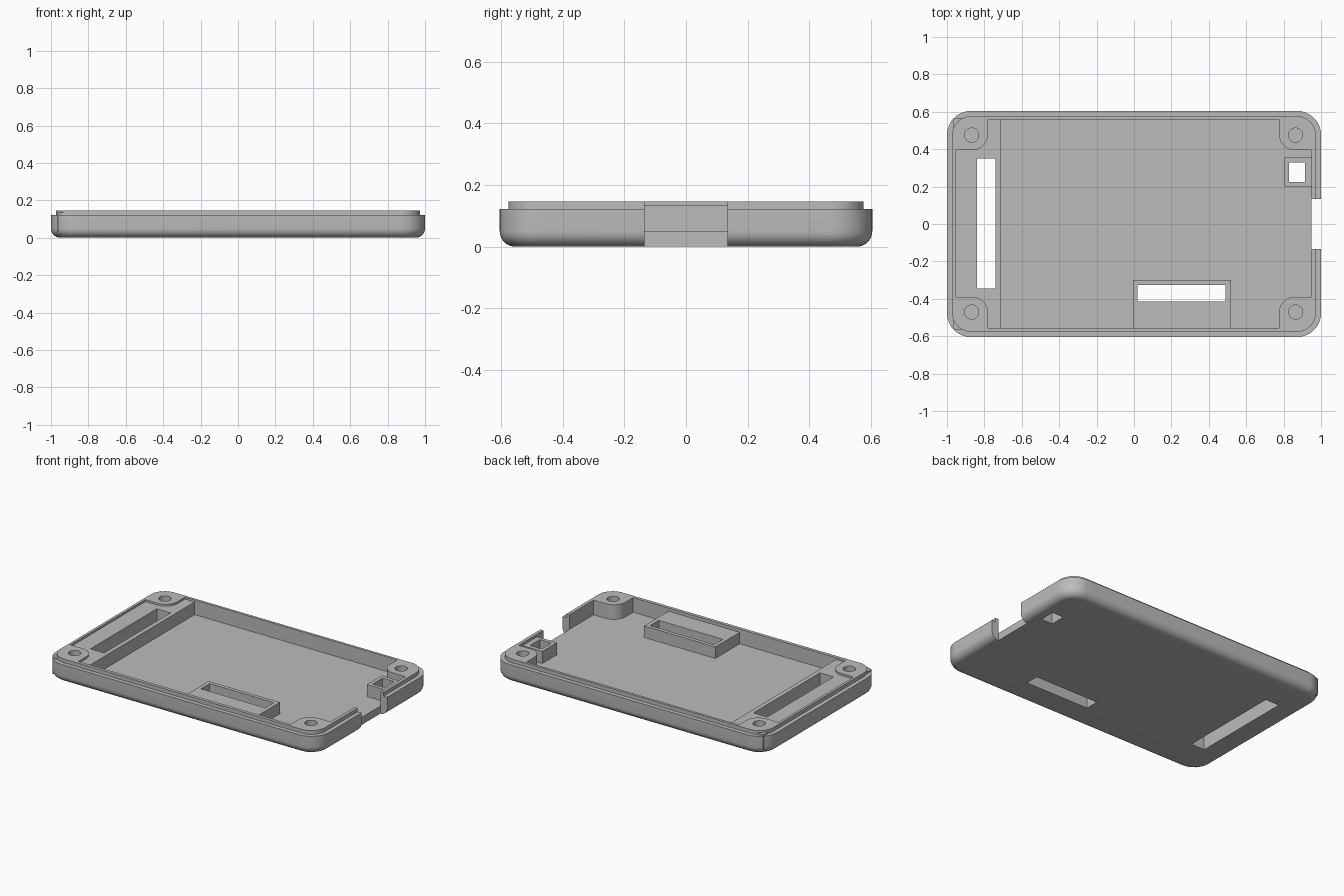
import bpy
import bmesh
from math import cos, sin, pi

cube = bpy.data.objects.get("Cube")
if cube:
    bpy.data.objects.remove(cube, do_unlink=True)

grey = bpy.data.materials.new("plain grey")
grey.use_nodes = True
colour = (0.5, 0.5, 0.5, 1)
grey.diffuse_color = colour
grey.node_tree.nodes["Principled BSDF"].inputs["Base Color"].default_value = colour

FLOOR, RIM, TOP = 0.05, 0.122, 0.147
QUADRANTS = [(1, 1), (-1, 1), (-1, -1), (1, -1)]


def loft(name, rings):
    """Solid through a stack of rings, capped at both ends."""
    bm = bmesh.new()
    loops = [[bm.verts.new(p) for p in ring] for ring in rings]
    for low, high in zip(loops, loops[1:]):
        for i in range(len(low)):
            j = (i + 1) % len(low)
            bm.faces.new((low[i], low[j], high[j], high[i]))
    bm.faces.new(loops[0][::-1])
    bm.faces.new(loops[-1])
    bmesh.ops.recalc_face_normals(bm, faces=bm.faces)
    mesh = bpy.data.meshes.new(name)
    bm.to_mesh(mesh)
    bm.free()
    mesh.materials.append(grey)
    obj = bpy.data.objects.new(name, mesh)
    bpy.context.collection.objects.link(obj)
    return obj


def prism(name, outline, z0, z1):
    return loft(name, [[(x, y, z) for x, y in outline] for z in (z0, z1)])


def box(name, x0, x1, y0, y1, z0, z1):
    return prism(name, [(x0, y0), (x1, y0), (x1, y1), (x0, y1)], z0, z1)


def rounded_ring(inset, z, steps=12):
    """Rounded rectangle of the outer wall, moved inward by inset."""
    radius, ring = 0.13 - inset, []
    for k, (sx, sy) in enumerate(QUADRANTS):
        for i in range(steps + 1):
            a = (k + i / steps) * pi / 2
            ring.append((sx * 0.87 + radius * cos(a), sy * 0.475 + radius * sin(a), z))
    return ring


def combine(target, tool, operation):
    """Apply a boolean and drop the tool object."""
    mod = target.modifiers.new(operation.lower(), "BOOLEAN")
    mod.operation, mod.solver, mod.object = operation, "EXACT", tool
    tool.hide_render = True
    bpy.context.view_layer.objects.active = target
    bpy.ops.object.modifier_apply(modifier=mod.name)
    bpy.data.objects.remove(tool, do_unlink=True)


# Outer body: rounded bottom edge, straight wall, stepped lip
profile = [(FLOOR * (1 - sin(a)), FLOOR * (1 - cos(a))) for a in (i * pi / 16 for i in range(9))]
profile += [(0, RIM), (0.028, RIM), (0.028, TOP)]
shell = loft("case_shell", [rounded_ring(inset, z) for inset, z in profile])

# Cavity that leaves a rounded post in every corner
outline = []
for sx, sy in QUADRANTS:
    corner = [(0.9525, 0.392)]
    for i in range(11):
        a = i * pi / 20
        corner.append((0.863 - 0.085 * sin(a), 0.477 - 0.085 * cos(a)))
    corner.append((0.778, 0.5575))
    if sx * sy < 0:
        corner.reverse()
    outline += [(sx * x - 0.0025, sy * y + 0.0025) for x, y in corner]
combine(shell, prism("cavity_cutter", outline, FLOOR, 0.3), "DIFFERENCE")

# Raised blocks around the openings, sunk into floor and walls
combine(shell, box("side_block", -0.965, -0.71, -0.565, 0.568, 0.02, 0.134), "UNION")
combine(shell, box("front_block", -0.005, 0.518, -0.565, -0.30, 0.02, 0.126), "UNION")
combine(shell, box("small_block", 0.805, 0.96, 0.20, 0.355, 0.02, 0.13), "UNION")

# Openings through the floor, and the notch in the left wall
for name, x0, x1, y0, y1 in [
    ("side_slot", -0.84, -0.74, -0.345, 0.35),
    ("front_slot", 0.02, 0.49, -0.415, -0.325),
    ("small_window", 0.83, 0.914, 0.225, 0.328),
    ("wall_notch", 0.949, 1.1, -0.135, 0.135),
]:
    combine(shell, box(name, x0, x1, y0, y1, -0.1, 0.3), "DIFFERENCE")

# Blind screw holes in the corner posts
for sx, sy in QUADRANTS:
    circle = [(sx * 0.866 - 0.002 + 0.038 * cos(i * pi / 12),
               sy * 0.473 + 0.002 + 0.038 * sin(i * pi / 12)) for i in range(24)]
    combine(shell, prism("screw_hole", circle, 0.045, 0.3), "DIFFERENCE")

bpy.ops.object.select_all(action="DESELECT")
shell.select_set(True)
bpy.context.view_layer.objects.active = shell
bpy.ops.object.shade_smooth_by_angle(angle=pi / 6)
